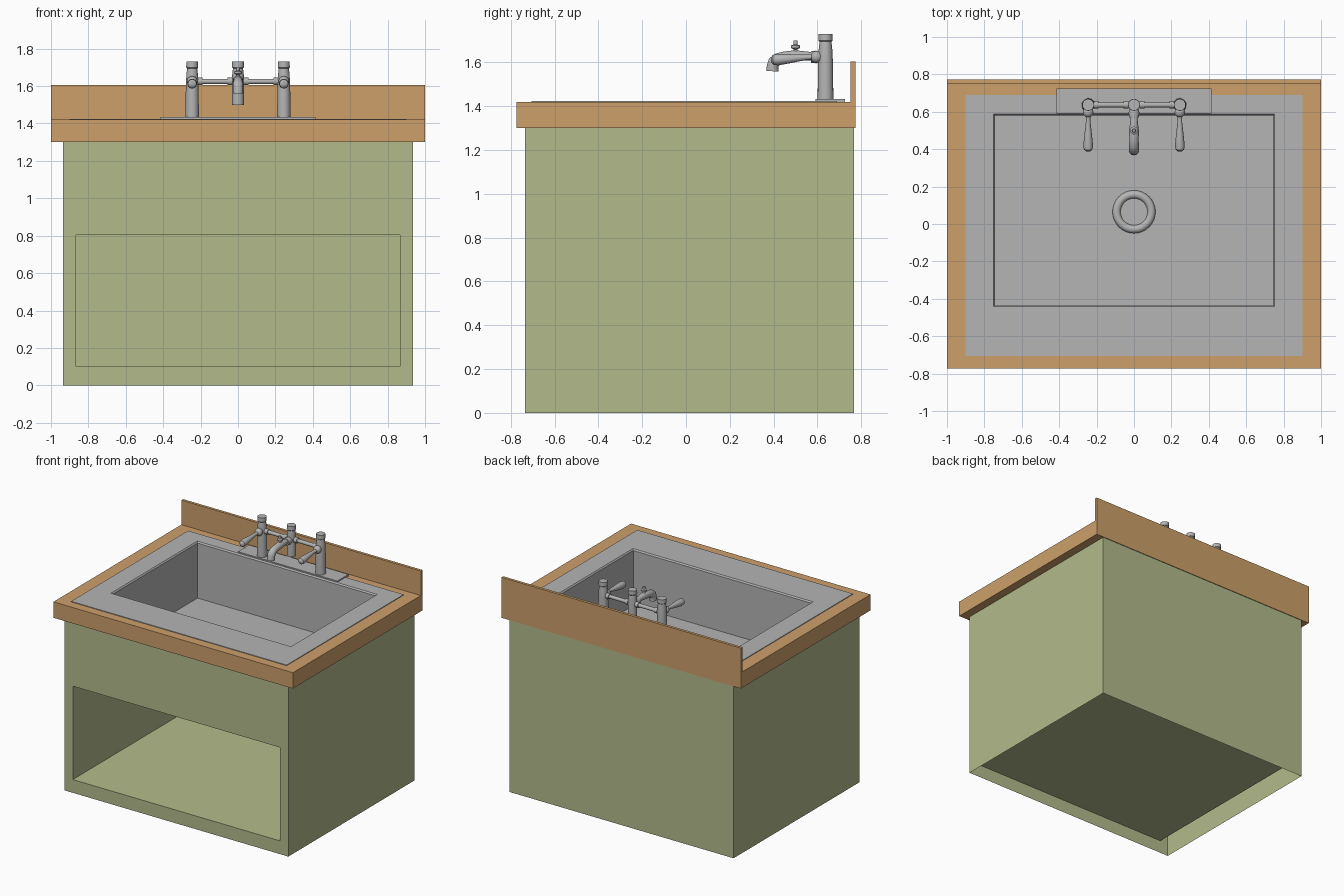
import bpy, bmesh, math
from mathutils import Vector, Matrix

if "Cube" in bpy.data.objects:
    bpy.data.objects.remove(bpy.data.objects["Cube"])


def material(name, rgb):
    m = bpy.data.materials.new(name)
    m.diffuse_color = (*rgb, 1)
    m.use_nodes = True
    m.node_tree.nodes["Principled BSDF"].inputs["Base Color"].default_value = m.diffuse_color
    return m


GREEN = material("sage green paint", (0.45, 0.50, 0.26))
WOOD = material("warm wood", (0.61, 0.35, 0.145))
METAL = material("grey metal", (0.46, 0.46, 0.46))


def finish(bm, name, mat, angle=35, recalc=True):
    if recalc:
        bmesh.ops.recalc_face_normals(bm, faces=bm.faces)
    me = bpy.data.meshes.new(name)
    bm.to_mesh(me)
    bm.free()
    me.materials.append(mat)
    ob = bpy.data.objects.new(name, me)
    bpy.context.collection.objects.link(ob)
    bpy.context.view_layer.objects.active = ob
    bpy.ops.object.select_all(action='DESELECT')
    ob.select_set(True)
    bpy.ops.object.shade_smooth_by_angle(angle=math.radians(angle))
    return ob


def loft(rings, cap_start=False, cap_end=False, closed=False):
    """Skin a list of point rings with quads."""
    bm = bmesh.new()
    vs = [[bm.verts.new(p) for p in r] for r in rings]
    pairs = list(zip(vs, vs[1:])) + ([(vs[-1], vs[0])] if closed else [])
    n = len(vs[0])
    for a, b in pairs:
        for i in range(n):
            j = (i + 1) % n
            bm.faces.new((a[i], a[j], b[j], b[i]))
    if cap_start:
        bm.faces.new(vs[0])
    if cap_end:
        bm.faces.new(vs[-1])
    return bm


def rect_z(x, y0, y1, z):
    return [(-x, y0, z), (x, y0, z), (x, y1, z), (-x, y1, z)]


def rect_y(x, z0, z1, y):
    return [(-x, y, z0), (x, y, z0), (x, y, z1), (-x, y, z1)]


def box(name, mat, x, y0, y1, z0, z1):
    finish(loft([rect_z(x, y0, y1, z0), rect_z(x, y0, y1, z1)], True, True), name, mat)


def tube(name, path, n=20, loc=(0, 0, 0)):
    """Round bar through (x, y, z, radius) points; rings follow the path direction."""
    pts = [Vector(p[:3]) for p in path]
    rings = []
    for i, p in enumerate(path):
        d = pts[min(i + 1, len(pts) - 1)] - pts[max(i - 1, 0)]
        q = Vector((0, 0, 1)).rotation_difference(d.normalized())
        rings.append([q @ Vector((p[3] * math.cos(2 * math.pi * k / n),
                                  p[3] * math.sin(2 * math.pi * k / n), 0)) + pts[i] + Vector(loc)
                      for k in range(n)])
    return finish(loft(rings, True, True), name, METAL, 40)


def ball(name, loc, r):
    bm = bmesh.new()
    bmesh.ops.create_uvsphere(bm, u_segments=20, v_segments=12, radius=r,
                              matrix=Matrix.Translation(loc))
    finish(bm, name, METAL)


# cabinet: shell with a deep open niche, no underside, no top
bm = loft([rect_y(0.935, 0, 1.31, 0.768), rect_y(0.935, 0, 1.31, -0.735),
           rect_y(0.865, 0.1, 0.805, -0.735), rect_y(0.865, 0.1, 0.805, 0.70)], True, True)
bmesh.ops.recalc_face_normals(bm, faces=bm.faces)
bmesh.ops.delete(bm, geom=[f for f in bm.faces
                           if all(v.co.z < 0.01 for v in f.verts)
                           or all(v.co.z > 1.3 for v in f.verts)], context='FACES_ONLY')
finish(bm, "cabinet", GREEN, recalc=False)

# countertop frame and backsplash
finish(loft([rect_z(1, -0.773, 0.773, 1.30), rect_z(1, -0.773, 0.773, 1.42),
             rect_z(0.78, -0.47, 0.61, 1.42), rect_z(0.78, -0.47, 0.61, 1.30)],
            closed=True), "countertop", WOOD)
box("backsplash", WOOD, 1, 0.752, 0.773, 1.42, 1.605)

# sink: flat rim, chamfered lip, straight walls and floor
bm = loft([rect_z(0.90, -0.705, 0.69, 1.415), rect_z(0.90, -0.705, 0.69, 1.425),
           rect_z(0.752, -0.442, 0.588, 1.425), rect_z(0.744, -0.434, 0.58, 1.415),
           rect_z(0.744, -0.434, 0.58, 1.0)], cap_end=True)
bmesh.ops.recalc_face_normals(bm, faces=bm.faces)
if max(bm.faces, key=lambda f: -f.calc_center_median().z).normal.z < 0:
    bmesh.ops.reverse_faces(bm, faces=bm.faces)
finish(bm, "sink_basin", METAL, recalc=False)

# drain: raised ring with a plug plate
rings = []
for i in range(32):
    a = 2 * math.pi * i / 32
    rings.append([((0.093 + 0.022 * math.cos(t)) * math.cos(a),
                   0.065 + (0.093 + 0.022 * math.cos(t)) * math.sin(a),
                   1.003 + 0.02 * math.sin(t))
                  for t in [2 * math.pi * k / 10 for k in range(10)]])
finish(loft(rings, closed=True), "drain_ring", METAL, 60)
tube("drain_plate", [(0, 0.065, 1.0, 0.075), (0, 0.065, 1.006, 0.075)], 32)

# tap base plate, posts and crossbar
Y, ZB = 0.637, 1.625
box("tap_base", METAL, 0.415, 0.592, 0.725, 1.42, 1.434)
for side, x in (("left", -0.245), ("right", 0.245)):
    tube(side + "_post", [(x, Y, 1.43, 0.036), (x, Y, 1.60, 0.034), (x, Y, 1.66, 0.031),
                          (x, Y, 1.695, 0.027), (x, Y, 1.70, 0.032), (x, Y, 1.73, 0.031)])
    # hub and teardrop lever pointing forward
    ball(side + "_hub", (x, 0.597, ZB), 0.028)
    tube(side + "_lever", [(x, 0.61, ZB, 0.018), (x, 0.57, ZB, 0.012), (x, 0.54, ZB - 0.002, 0.013),
                           (x, 0.47, ZB - 0.008, 0.021), (x, 0.42, ZB - 0.012, 0.026),
                           (x, 0.398, ZB - 0.013, 0.023), (x, 0.388, ZB - 0.014, 0.010)])
tube("centre_post", [(0, Y, 1.50, 0.031), (0, Y, 1.66, 0.031), (0, Y, 1.695, 0.027),
                     (0, Y, 1.70, 0.032), (0, Y, 1.73, 0.031)])
tube("crossbar", [(-0.245, Y, ZB, 0.014), (0.245, Y, ZB, 0.014)])
for s in (-1, 1):
    tube("crossbar_collar", [(s * 0.03, Y, ZB, 0.02), (s * 0.055, Y, ZB, 0.02)])
    tube("crossbar_collar", [(s * 0.19, Y, ZB, 0.02), (s * 0.215, Y, ZB, 0.02)])

# spout curving down at the tip, with a small knob on top
tube("spout_collar", [(0, 0.62, ZB, 0.022), (0, 0.595, ZB, 0.029), (0, 0.57, ZB, 0.026)])
tube("spout", [(0, 0.60, 1.626, 0.018), (0, 0.55, 1.63, 0.02), (0, 0.50, 1.63, 0.026),
               (0, 0.45, 1.625, 0.025), (0, 0.42, 1.617, 0.026), (0, 0.402, 1.602, 0.028),
               (0, 0.396, 1.585, 0.027), (0, 0.395, 1.56, 0.028)])
tube("spout_knob", [(0, 0.50, 1.64, 0.014), (0, 0.50, 1.66, 0.009), (0, 0.50, 1.667, 0.021),
                    (0, 0.50, 1.677, 0.021), (0, 0.50, 1.682, 0.010), (0, 0.50, 1.70, 0.009)])
